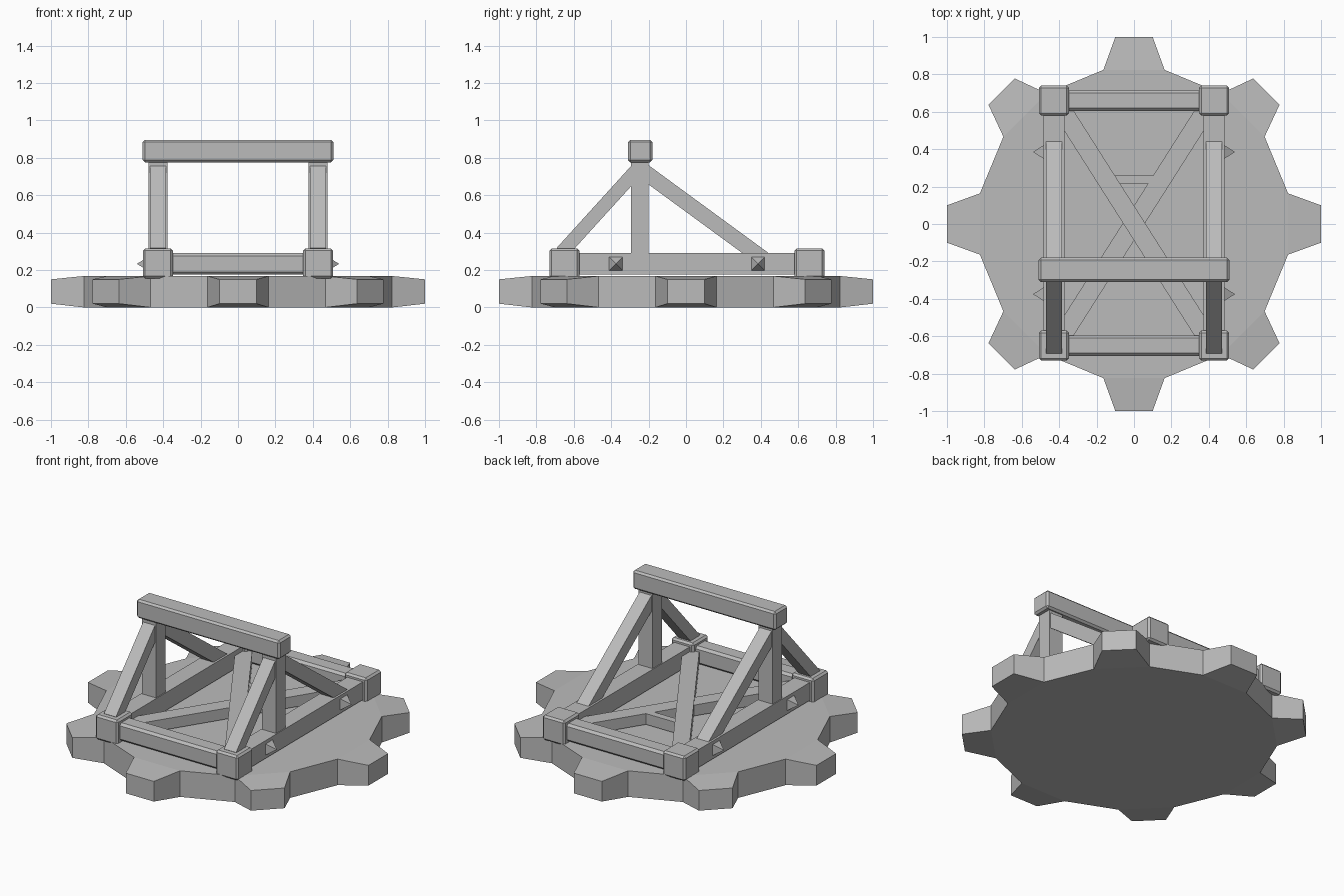
import bpy, bmesh, math
from mathutils import Vector, Matrix

cube = bpy.data.objects.get("Cube")
if cube:
    bpy.data.objects.remove(cube, do_unlink=True)

grey = bpy.data.materials.new("plain_grey")
grey.use_nodes = True
colour = (0.5, 0.5, 0.5, 1)
grey.diffuse_color = colour
grey.node_tree.nodes["Principled BSDF"].inputs["Base Color"].default_value = colour


def finish(name, bm):
    bmesh.ops.recalc_face_normals(bm, faces=bm.faces)
    mesh = bpy.data.meshes.new(name)
    bm.to_mesh(mesh)
    bm.free()
    mesh.materials.append(grey)
    ob = bpy.data.objects.new(name, mesh)
    bpy.context.scene.collection.objects.link(ob)
    return ob


def box(name, centre, size, bevel=0):
    bm = bmesh.new()
    bmesh.ops.create_cube(bm, size=1)
    bmesh.ops.scale(bm, vec=size, verts=bm.verts)
    bmesh.ops.translate(bm, vec=centre, verts=bm.verts)
    if bevel:
        bmesh.ops.bevel(bm, geom=bm.edges[:], offset=bevel, segments=1, affect='EDGES')
    return finish(name, bm)


def bar(name, start, end, width, thick):
    """Square beam between two points, its width kept horizontal."""
    a, b = Vector(start), Vector(end)
    along = (b - a).normalized()
    side = along.cross(Vector((0, 0, 1))).normalized()
    up = side.cross(along)
    ob = box(name, (0, 0, 0), ((b - a).length, width, thick))
    turn = Matrix((along, side, up)).transposed().to_4x4()
    ob.data.transform(Matrix.Translation((a + b) / 2) @ turn)
    return ob


# Toothed base: sixteen-sided disc, every other side pulled out into a tapered tooth
def ring_point(radius, degrees, z):
    a = math.radians(degrees)
    return (radius * math.cos(a), radius * math.sin(a), z)


HEIGHT = 0.168
bm = bmesh.new()
low = [bm.verts.new(ring_point(0.84, 22.5 * i - 11.25, 0)) for i in range(16)]
high = [bm.verts.new(ring_point(0.84, 22.5 * i - 11.25, HEIGHT)) for i in range(16)]
bm.faces.new(low)
bm.faces.new(high)
for i in range(16):
    j = (i + 1) % 16
    inner = [low[i], low[j], high[j], high[i]]
    if i % 2:
        bm.faces.new(inner)
        continue
    tip = [bm.verts.new(ring_point(1.005, 22.5 * i + d, z))
           for d, z in ((-5.7, 0.02), (5.7, 0.02), (5.7, 0.15), (-5.7, 0.15))]
    bm.faces.new(tip)
    for k in range(4):
        n = (k + 1) % 4
        bm.faces.new((inner[k], inner[n], tip[n], tip[k]))
finish("toothed_base", bm)

# Frame ends: cross beams between the corner blocks
Y0 = 0.005
for end, s in (("front", -1), ("back", 1)):
    y = Y0 + s * 0.655
    box(end + "_cross_beam", (0, y, 0.233), (0.8, 0.11, 0.115), 0.015)

for label, s in (("left", 1), ("right", -1)):
    x = s * 0.428
    box(label + "_side_rail", (x, Y0, 0.233), (0.112, 1.3, 0.115))
    box(label + "_post", (x, -0.247, 0.52), (0.1, 0.095, 0.56))
    bar(label + "_front_strut", (x, -0.25, 0.75), (x, -0.665, 0.293), 0.085, 0.073)
    bar(label + "_back_strut", (x, -0.24, 0.738), (x, 0.42, 0.255), 0.085, 0.083)
    for end, t in (("front", -1), ("back", 1)):
        box(f"{label}_{end}_corner_block", (x, Y0 + t * 0.655, 0.235),
            (0.16, 0.16, 0.16), 0.012)
        # Pyramid stud on the outer face of the rail
        bm = bmesh.new()
        bmesh.ops.create_cone(bm, cap_ends=True, segments=4, radius1=0.054,
                              radius2=0, depth=0.06)
        place = (Matrix.Translation((s * 0.51, Y0 + t * 0.38, 0.233))
                 @ Matrix.Rotation(s * math.pi / 2, 4, 'Y')
                 @ Matrix.Rotation(math.pi / 4, 4, 'Z'))
        bmesh.ops.transform(bm, matrix=place, verts=bm.verts)
        finish(f"{label}_{end}_stud", bm)

# Top beam across the posts
box("top_beam", (0, -0.245, 0.836), (1.02, 0.13, 0.12), 0.012)

# Crossed floor braces, one lying slightly over the other, with a short tie
bar("lower_floor_brace", (-0.41, -0.64, 0.215), (0.41, 0.65, 0.215), 0.1, 0.07)
bar("upper_floor_brace", (0.41, -0.64, 0.22), (-0.41, 0.65, 0.22), 0.1, 0.08)
box("floor_tie", (0, 0.238, 0.215), (0.24, 0.045, 0.07))
